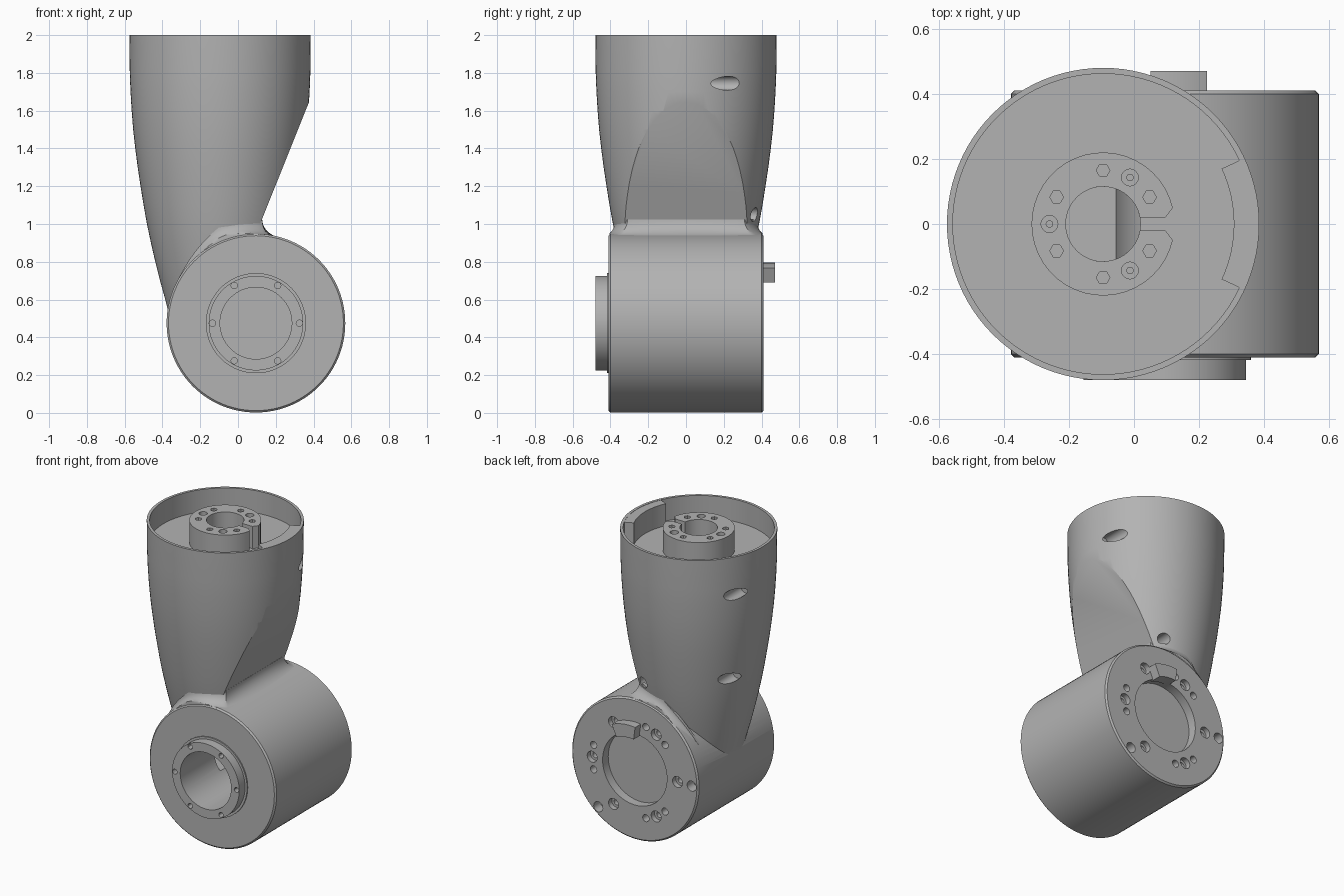
import bpy, bmesh
from math import sin, cos, pi, radians, sqrt

if "Cube" in bpy.data.objects:
    bpy.data.objects.remove(bpy.data.objects["Cube"], do_unlink=True)

grey = bpy.data.materials.new("machined grey")
grey.use_nodes = True
grey.diffuse_color = (0.45, 0.45, 0.45, 1)
grey.node_tree.nodes["Principled BSDF"].inputs["Base Color"].default_value = grey.diffuse_color

BX, BZ, BR = 0.095, 0.475, 0.473     # barrel axis and radius
TX = -0.095                          # tower axis
BARREL, TOWER = ("y", (BX, 0, BZ)), ("z", (TX, 0, 0))


def loft(name, rings, frame, caps=True):
    """Bridge closed rings of (u, v, h) points; h runs along the frame's axis."""
    axis, c = frame
    bm = bmesh.new()
    loops = []
    for ring in rings:
        pts = [(u, v, h) if axis == "z" else (u, h, v) for u, v, h in ring]
        loops.append([bm.verts.new([a + b for a, b in zip(p, c)]) for p in pts])
    n = len(loops[0])
    for low, high in zip(loops, loops[1:]):
        for i in range(n if caps else n - 1):
            j = (i + 1) % n
            bm.faces.new((low[i], low[j], high[j], high[i]))
    if caps:
        bm.faces.new(loops[0])
        bm.faces.new(loops[-1])
    bmesh.ops.recalc_face_normals(bm, faces=bm.faces)
    if not caps and sum(f.normal.z for f in bm.faces) < 0:
        bmesh.ops.reverse_faces(bm, faces=bm.faces)
    mesh = bpy.data.meshes.new(name)
    bm.to_mesh(mesh)
    bm.free()
    mesh.materials.append(grey)
    ob = bpy.data.objects.new(name, mesh)
    bpy.context.collection.objects.link(ob)
    return ob


def lathe(name, profile, frame, n=96):
    return loft(name, [[(r * cos(2 * pi * i / n), r * sin(2 * pi * i / n), h)
                        for i in range(n)] for r, h in profile], frame)


def prism(name, outline, lo, hi, frame):
    return loft(name, [[(u, v, h) for u, v in outline] for h in (lo, hi)], frame)


def arc(r, a, b, n=16):
    return [(r * cos(radians(a + (b - a) * i / n)), r * sin(radians(a + (b - a) * i / n)))
            for i in range(n + 1)]


def combine(ob, other, operation="DIFFERENCE"):
    bpy.context.view_layer.objects.active = ob
    mod = ob.modifiers.new("combine", "BOOLEAN")
    mod.operation, mod.solver, mod.object = operation, "EXACT", other
    bpy.ops.object.modifier_apply(modifier=mod.name)
    bpy.data.objects.remove(other, do_unlink=True)


def drill(ob, frame, radius, angle, profile, n=20):
    """Cut a turned hole at a polar position around the frame's axis."""
    axis, c = frame
    u, v = radius * cos(radians(angle)), radius * sin(radians(angle))
    offset = (u, v, 0) if axis == "z" else (u, 0, v)
    combine(ob, lathe("drill", profile, (axis, [a + b for a, b in zip(c, offset)]), n))


# Tapered tower with a sloping flat on one side
tower = lathe("tower", [(0.265, 0.5), (0.29, 0.6), (0.318, 0.7), (0.343, 0.8), (0.366, 0.9),
                        (0.387, 1.0), (0.405, 1.1), (0.421, 1.2), (0.436, 1.3), (0.449, 1.4),
                        (0.46, 1.5), (0.468, 1.6), (0.474, 1.7), (0.478, 1.8), (0.48, 2.0)], TOWER)
flat = [(0.077, 0.9), (0.125, 1.02), (0.43, 1.78), (0.8, 1.78), (0.8, 0.9)]
combine(tower, prism("flat_cutter", flat, -0.7, 0.7, ("y", (0, 0, 0))))

# Horizontal barrel with chamfered ends and a front flange
body = lathe("body", [(BR - 0.01, -0.41), (BR, -0.4), (BR, 0.4), (BR - 0.01, 0.41)], BARREL)
combine(body, tower, "UNION")
combine(body, lathe("flange", [(0.25, -0.48), (0.25, -0.418), (0.265, -0.418), (0.265, -0.38)],
                    BARREL), "UNION")

# Front bore, rear recess, tower cup and cable passage
combine(body, lathe("bore", [(0.19, -0.6), (0.19, 0.32)], BARREL, 64))
combine(body, lathe("recess", [(0.24, 0.35), (0.24, 0.6)], BARREL, 64))
combine(body, lathe("cup", [(0.462, 1.85), (0.462, 2.1)], TOWER))
combine(body, lathe("passage", [(0.115, 0.36), (0.115, 1.95)], TOWER, 32))

# Flange and rear face bolt holes
for k in range(6):
    drill(body, BARREL, 0.23, 60 * k, [(0.017, -0.55), (0.017, -0.42)], 12)
    drill(body, BARREL, 0.318, 60 * k,
          [(0.02, 0.3), (0.02, 0.375), (0.037, 0.375), (0.037, 0.5)])
for k in range(3):
    for side in (-15, 15):
        drill(body, BARREL, 0.318, 120 * k + side, [(0.024, 0.34), (0.024, 0.5)], 16)
for angle in (180, -50):
    drill(body, BARREL, 0.424, angle, [(0.034, 0.34), (0.034, 0.5)])

# Access holes bored into the tower from the rear
for x, z, depth in ((0.325, 1.745, 0.1), (-0.515, 1.745, 0.1),
                    (0.065, 1.05, 0.24), (-0.455, 1.155, 0.1)):
    combine(body, lathe("access", [(0.037, depth), (0.037, 0.7)], ("y", (x, 0, z)), 24))

# Fillet between the tower and the barrel
rings = []
for k in range(-1, 9):
    ring = []
    for i in range(89):
        a = radians(-125 + 250 * i / 88)
        size = 0.08 * min(1, max(0.05, (125 - abs(a) * 180 / pi) / 35))
        t = max(k, 0) / 8 * pi / 2
        d = size * (1 - cos(t)) if k >= 0 else -0.02
        h = size * (1 - sin(t))
        x = min(TX + 0.383 * cos(a), 0.128) + d * max(cos(a), 0)
        y = max(-0.405, min(0.405, (0.383 + d) * sin(a)))
        ring.append((x, y, BZ + sqrt(BR ** 2 - (x - BX) ** 2) + h - 0.002))
    rings.append(ring)
fillet = loft("fillet", rings, ("z", (0, 0, 0)), caps=False)

# Split clamp hub inside the cup
outline = arc(0.22, 13, 347, 40) + [(0.19, -0.018), (0.1136, -0.018)]
outline += arc(0.115, 351, 9, 30) + [(0.1136, 0.018), (0.19, 0.018)]
hub = prism("hub", outline, 1.84, 2.0, TOWER)
for k in range(6):
    drill(hub, TOWER, 0.165, 30 + 60 * k, [(0.021, 1.9), (0.021, 2.1)], 6)
for angle in (60, 180, 300):
    drill(hub, TOWER, 0.165, angle, [(0.01, 1.9), (0.01, 1.97), (0.026, 1.97), (0.026, 2.1)], 16)

# Curved stop against the cup wall and locating key on the rear face
stop = prism("stop", arc(0.402, -25, 25) + arc(0.47, 25, -25), 1.84, 1.998, TOWER)
key = prism("rear_key", arc(0.235, 66, 98) + arc(0.32, 98, 66), 0.39, 0.47, BARREL)

# Smooth curved walls, keep edges crisp
for ob in bpy.context.view_layer.objects:
    ob.select_set(ob in (body, fillet, hub, stop, key))
bpy.context.view_layer.objects.active = body
bpy.ops.object.shade_smooth_by_angle(angle=radians(30))
